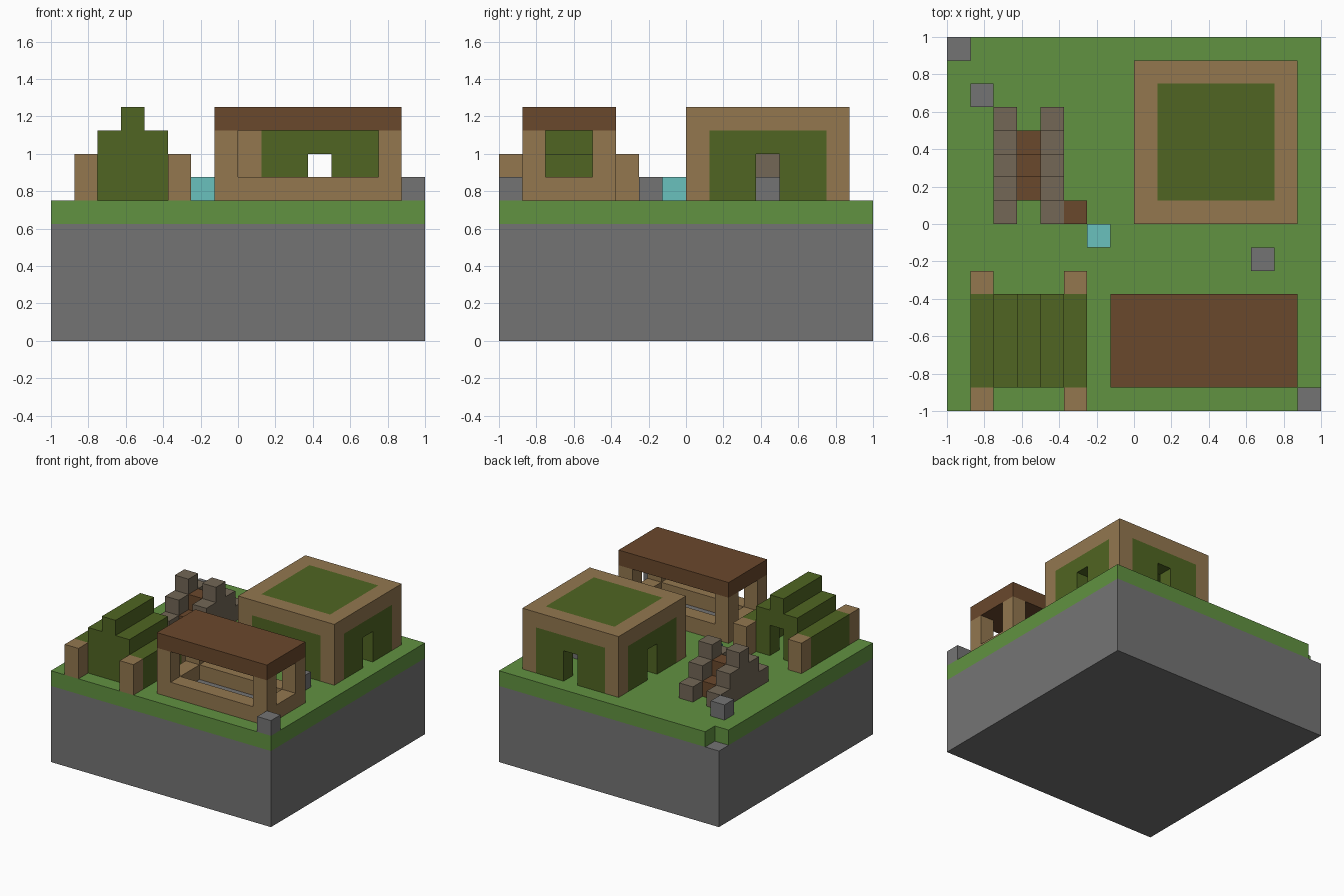
import bpy
import bmesh

cube = bpy.data.objects.get("Cube")
if cube:
    bpy.data.objects.remove(cube, do_unlink=True)

U = 0.125      # one block
GROUND = 6     # top of the grass, in blocks


def material(name, rgb):
    lin = [((c / 255 + 0.055) / 1.055) ** 2.4 for c in rgb] + [1]
    m = bpy.data.materials.new(name)
    m.use_nodes = True
    m.diffuse_color = lin
    m.node_tree.nodes["Principled BSDF"].inputs["Base Color"].default_value = lin
    return m


STONE = material("stone grey", (116, 116, 116))
GRASS = material("grass green", (97, 146, 65))
LEAF = material("dark leaf green", (80, 101, 34))
PLANK = material("plank tan", (147, 119, 79))
LOG = material("dark wood brown", (106, 72, 44))
RUBBLE = material("rubble taupe", (115, 103, 86))
WATER = material("pale cyan", (106, 193, 190))


def blocks(name, mat, boxes):
    """One object from boxes (x0, x1, y0, y1, z0, z1) in blocks, z from the ground."""
    bm = bmesh.new()
    for x0, x1, y0, y1, z0, z1 in boxes:
        verts = bmesh.ops.create_cube(bm, size=1)["verts"]
        for v in verts:
            v.co.x = U * (x1 if v.co.x > 0 else x0)
            v.co.y = U * (y1 if v.co.y > 0 else y0)
            v.co.z = U * (GROUND + (z1 if v.co.z > 0 else z0))
    return finish(name, mat, bm)


def finish(name, mat, bm):
    me = bpy.data.meshes.new(name)
    bm.to_mesh(me)
    bm.free()
    me.materials.append(mat)
    ob = bpy.data.objects.new(name, me)
    bpy.context.collection.objects.link(ob)
    return ob


def unit(x, y, z=0, h=1):
    return (x, x + 1, y, y + 1, z, z + h)


# Ground: stone slab, and grass with one missing corner
blocks("stone_base", STONE, [(-8, 8, -8, 8, -6, -1)])
bm = bmesh.new()
outline = [(-8, -8), (8, -8), (8, 8), (-7, 8), (-7, 7), (-8, 7)]
face = bm.faces.new([bm.verts.new((x * U, y * U, 5 * U)) for x, y in outline])
top = bmesh.ops.extrude_face_region(bm, geom=[face])["geom"]
for v in top:
    if isinstance(v, bmesh.types.BMVert):
        v.co.z += U
bmesh.ops.recalc_face_normals(bm, faces=bm.faces)
finish("grass_layer", GRASS, bm)

# Loose blocks
blocks("loose_stones", STONE, [unit(7, -8), unit(5, -2), unit(-7, 5), unit(5, 3)])
blocks("water_block", WATER, [unit(-2, -1)])

# House: plank frame with leaf walls, a doorway in each wall
posts = [unit(x, y, 0, 3) for x in (0, 6) for y in (0, 6)]
beams = [(0, 7, y, y + 1, 3, 4) for y in (0, 6)]
beams += [(x, x + 1, 1, 6, 3, 4) for x in (0, 6)]
blocks("house_frame", PLANK, posts + beams)
walls = []
for a, b, z in ((1, 3, 0), (3, 4, 2), (4, 6, 0)):
    for side in (0, 6):
        walls.append((a, b, side, side + 1, z, 3))
        walls.append((side, side + 1, a, b, z, 3))
blocks("house_walls", LEAF, walls)
blocks("house_roof_panel", LEAF, [(1, 6, 1, 6, 3, 4)])

# Stall: low wall ring, corner posts, flat roof, stone floor
stall = [(-1, 7, y, y + 1, 0, 1) for y in (-7, -4)]
stall += [(x, x + 1, -6, -4, 0, 1) for x in (-1, 6)]
stall += [unit(x, y, 1, 2) for x in (-1, 6) for y in (-7, -4)]
blocks("stall_walls", PLANK, stall)
blocks("stall_roof", LOG, [(-1, 7, -7, -3, 3, 4)])
blocks("stall_floor", STONE, [(0, 6, -6, -4, 0, 0.04)])

# Leaf hut: stepped roof, closed front, doorway at the back
hut = [(x, x + 1, -7, -3, 0, 2) for x in (-7, -3)]
hut += [(x, x + 1, -7, -3, 2, 3) for x in (-6, -4)]
hut += [(-5, -4, -7, -3, 3, 4)]
hut += [(-6, -3, -7, -6, 0, 2), (-5, -4, -7, -6, 2, 3)]
hut += [unit(-6, -4, 0, 2), unit(-4, -4, 0, 2), unit(-5, -4, 2, 1)]
blocks("hut", LEAF, hut)
blocks("hut_posts", PLANK, [unit(x, y, 0, 2) for x in (-7, -3) for y in (-8, -3)])

# Ruin: two stepped rubble walls with logs between
heights = (1, 2, 3, 2, 1)
blocks("ruin_walls", RUBBLE,
       [unit(x, y, 0, h) for x in (-6, -4) for y, h in enumerate(heights)])
blocks("ruin_logs", LOG,
       [unit(-5, y, 0, h) for y, h in ((1, 1), (2, 2), (3, 1))] + [unit(-3, 0)])
